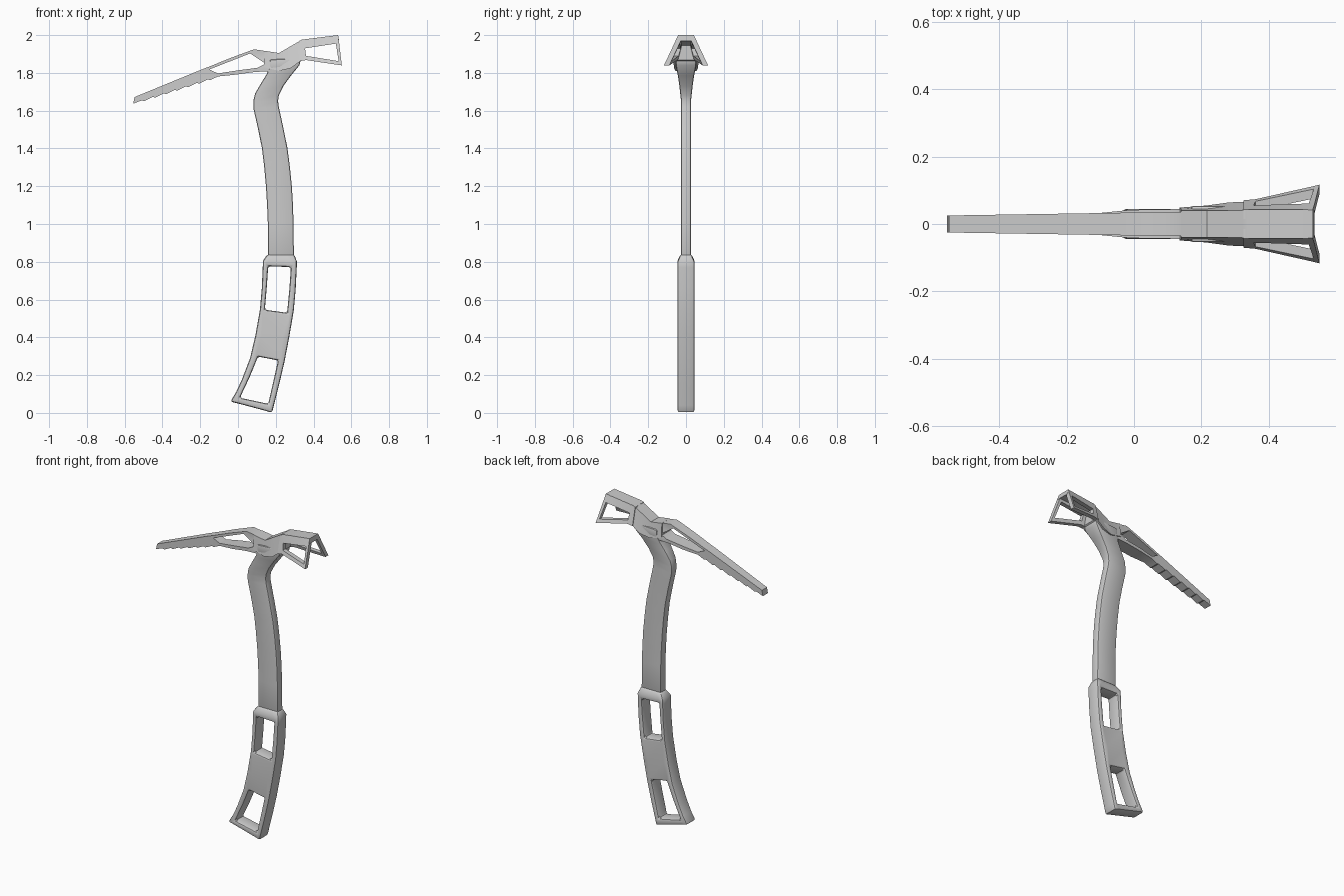
import bpy, bmesh, math
from collections import Counter


def plate(name, rows, span, holes=(), bevel=0.0, mirror=False):
    """Solid plate from a grid of (x, z) rows; span(x, z) gives its two y faces; holes = skipped cells."""
    bm = bmesh.new()
    side = [[[bm.verts.new((x, span(x, z)[k], z)) for x, z in row] for row in rows] for k in (0, 1)]
    edges = Counter()
    for i in range(len(rows) - 1):
        for j in range(len(rows[0]) - 1):
            if (i, j) in holes:
                continue
            cell = [(i, j), (i + 1, j), (i + 1, j + 1), (i, j + 1)]
            for s in side:
                bm.faces.new([s[a][b] for a, b in cell])
            for k in range(4):
                edges[tuple(sorted((cell[k], cell[(k + 1) % 4])))] += 1
    for (a, b), n in edges.items():
        if n == 1:
            bm.faces.new([side[0][a[0]][a[1]], side[0][b[0]][b[1]],
                          side[1][b[0]][b[1]], side[1][a[0]][a[1]]])
    bmesh.ops.recalc_face_normals(bm, faces=bm.faces[:])
    if bevel:
        sharp = [e for e in bm.edges if e.is_manifold and e.calc_face_angle() > 0.75]
        bmesh.ops.bevel(bm, geom=sharp, offset=bevel, segments=2, profile=0.5,
                        affect='EDGES', clamp_overlap=True)
    me = bpy.data.meshes.new(name)
    bm.to_mesh(me)
    bm.free()
    ob = bpy.data.objects.new(name, me)
    bpy.context.collection.objects.link(ob)
    if mirror:
        ob.modifiers.new("mirror", 'MIRROR').use_axis = (False, True, False)
    bpy.ops.object.select_all(action='DESELECT')
    ob.select_set(True)
    bpy.context.view_layer.objects.active = ob
    bpy.ops.object.shade_smooth_by_angle(angle=math.radians(32))
    return ob


def both(h):
    return (-h, h)


def lerp_table(table, t):
    for (a, u), (b, v) in zip(table, table[1:]):
        if t <= b:
            return u + (v - u) * max(0, (t - a) / (b - a))
    return table[-1][1]


# Shaft: curved flat bar whose neck thickens into the head
shaft_rows = [
    [(.158, .80), (.296, .80)], [(.158, 1.0), (.294, 1.0)], [(.154, 1.1), (.291, 1.1)],
    [(.148, 1.2), (.285, 1.2)], [(.139, 1.3), (.275, 1.3)], [(.127, 1.4), (.262, 1.4)],
    [(.107, 1.5), (.242, 1.5)], [(.082, 1.61), (.216, 1.62)], [(.081, 1.65), (.212, 1.65)],
    [(.09, 1.69), (.216, 1.68)], [(.122, 1.745), (.24, 1.73)], [(.15, 1.79), (.28, 1.785)],
    [(.168, 1.83), (.325, 1.84)], [(.168, 1.87), (.335, 1.88)]]
neck = [(0, .026), (1.65, .026), (1.74, .036), (1.80, .045), (1.85, .056), (1.88, .054)]
plate("shaft", shaft_rows, lambda x, z: both(lerp_table(neck, z)), bevel=.009)

# Grip: wider sleeve with two windows and a tapered collar
grip_rows = [
    [(.156, .84), (.19, .84), (.26, .84), (.297, .84)],
    [(.132, .805), (.162, .805), (.28, .802), (.312, .802)],
    [(.131, .775), (.160, .776), (.280, .772), (.311, .77)],
    [(.126, .66), (.152, .66), (.272, .655), (.305, .65)],
    [(.116, .546), (.142, .546), (.26, .53), (.295, .54)],
    [(.092, .41), (.125, .41), (.236, .40), (.271, .40)],
    [(.064, .29), (.106, .298), (.212, .278), (.246, .27)],
    [(.02, .175), (.062, .19), (.188, .17), (.218, .15)],
    [(-.01, .11), (.01, .08), (.160, .048), (.19, .04)],
    [(-.04, .06), (.0, .05), (.15, .01), (.18, .0)]]
plate("grip", grip_rows, lambda x, z: both(.029 if z > .82 else .045),
      holes={(2, 1), (3, 1), (6, 1), (7, 1)}, bevel=.012)


# Pick: toothed tapering blade with a long window near the head
def thirds(b, t):
    return [(b[0] + (t[0] - b[0]) * k / 3, b[1] + (t[1] - b[1]) * k / 3) for k in range(4)]


pick_rows = [thirds((-.555, 1.637), (-.548, 1.672))]
teeth = 7
for i in range(teeth):
    for f, drop in ((.8, 0.0), (1.0, .008)):
        t = (i + f) / (teeth + .4)
        pick_rows.append(thirds((-.555 + .43 * t, 1.64 + .137 * t - drop),
                                (-.548 + .385 * t, 1.672 + .158 * t)))
n = len(pick_rows)
pick_rows += [
    [(-.106, 1.781), (-.106, 1.797), (-.152, 1.818), (-.155, 1.832)],
    [(-.01, 1.791), (-.01, 1.812), (-.05, 1.858), (-.045, 1.877)],
    [(.09, 1.805), (.104, 1.827), (.064, 1.903), (.085, 1.925)],
    [(.16, 1.808), (.138, 1.845), (.143, 1.851), (.15, 1.915)],
    [(.22, 1.815), (.22, 1.84), (.22, 1.86), (.22, 1.903)]]
plate("pick", pick_rows,
      lambda x, z: both(.034 + .016 * x + (.008 if x > -.03 and z < 1.846 else 0)),
      holes={(n, 1), (n + 1, 1), (n + 2, 1)})

# Head core: saddle joining pick, shaft and adze
core_top = [(.14, 1.917), (.217, 1.905), (.338, 1.975)]
core_rows = [
    [(.135, 1.83), (.14, 1.87), (.14, 1.917)],
    [(.217, 1.81), (.217, 1.86), (.217, 1.905)],
    [(.28, 1.825), (.28, 1.885), (.28, 1.942)],
    [(.338, 1.868), (.338, 1.92), (.338, 1.975)]]
plate("head_core", core_rows,
      lambda x, z: both(.04 + (lerp_table(core_top, x) - z) * (.10 + .75 * max(0, x - .14))))

# Adze roof
plate("adze_top", [[(.32, 1.935), (.32, 1.965)], [(.338, 1.945), (.338, 1.976)],
                   [(.535, 1.97), (.53, 2.0)]], lambda x, z: both(.042))


# Adze side wings: flared, windowed panels
def wing_span(x, z):
    outer = .042 + (1.975 + (x - .333) * .127 - z) * (.26 + .92 * (x - .333))
    return (outer - .028, outer)


wing_rows = [
    [(.325, 1.862), (.325, 1.888), (.325, 1.93), (.325, 1.97)],
    [(.36, 1.868), (.36, 1.89), (.355, 1.93), (.35, 1.976)],
    [(.533, 1.842), (.533, 1.862), (.518, 1.955), (.512, 1.997)],
    [(.55, 1.84), (.547, 1.862), (.536, 1.955), (.53, 2.0)]]
plate("adze_wings", wing_rows, wing_span, holes={(1, 1)}, mirror=True)
